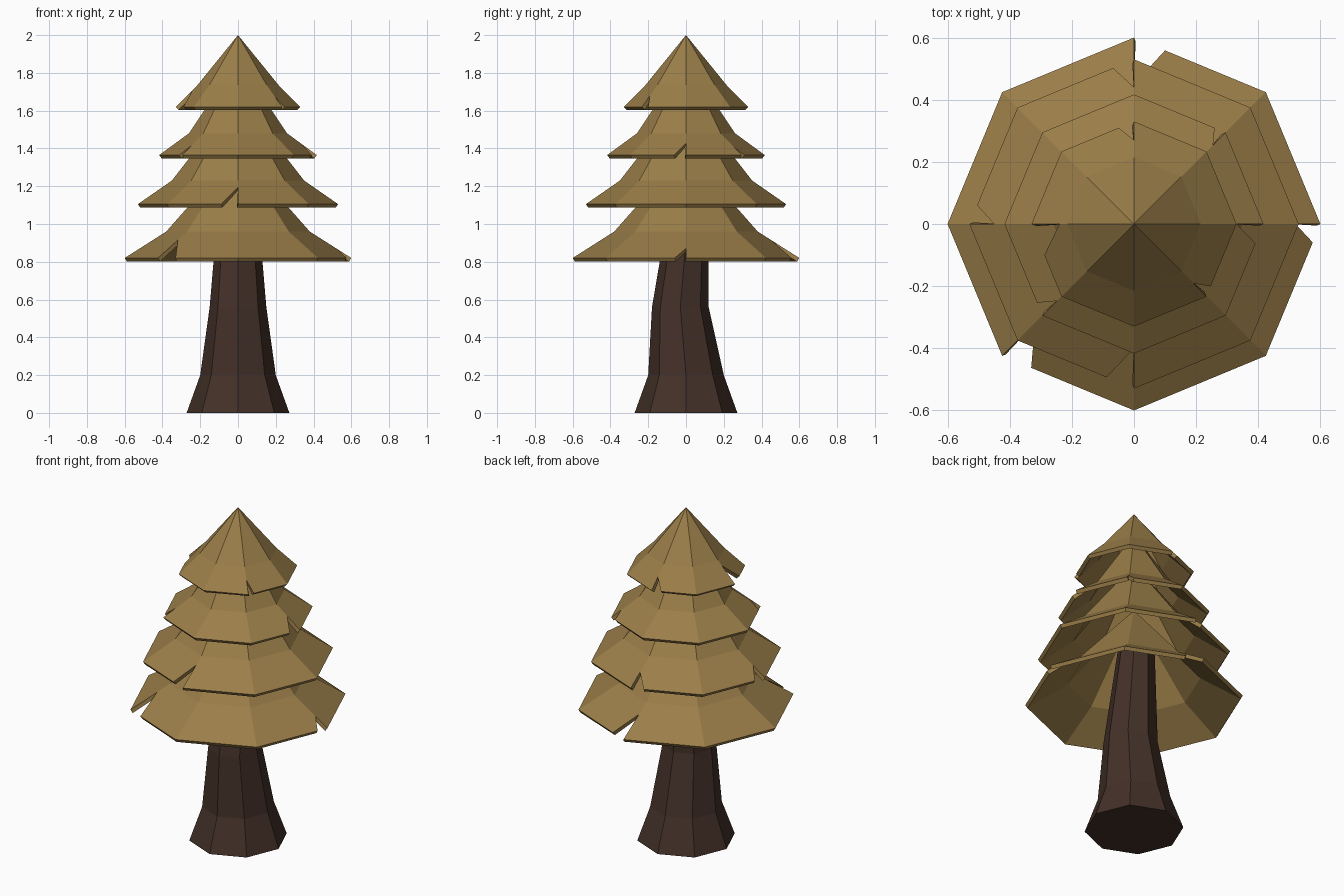
import bpy, bmesh, math

if "Cube" in bpy.data.objects:
    bpy.data.objects.remove(bpy.data.objects["Cube"])

def material(name, rgb):
    m = bpy.data.materials.new(name)
    m.diffuse_color = (*rgb, 1)
    m.use_nodes = True
    m.node_tree.nodes["Principled BSDF"].inputs["Base Color"].default_value = m.diffuse_color
    return m

TAN = material("tan foliage", (0.328, 0.209, 0.066))
BROWN = material("dark bark", (0.056, 0.030, 0.021))
SIDES = 8

def polar(r, i, z, y=0.0):
    a = math.tau * i / SIDES
    return (r * math.cos(a), r * math.sin(a) + y, z)

def finish(bm, name, mat):
    me = bpy.data.meshes.new(name)
    bm.to_mesh(me)
    bm.free()
    me.materials.append(mat)
    ob = bpy.data.objects.new(name, me)
    bpy.context.collection.objects.link(ob)
    return ob

# Trunk: flared, slightly bent octagonal column (z, radius, y offset)
bm = bmesh.new()
rings = [[bm.verts.new(polar(r, i, z, y)) for i in range(SIDES)]
         for z, r, y in [(0, .272, 0), (.2, .2, 0), (.56, .15, -.03), (1.15, .10, .02)]]
for lo, hi in zip(rings, rings[1:]):
    for i in range(SIDES):
        j = (i + 1) % SIDES
        bm.faces.new((lo[i], lo[j], hi[j], hi[i]))
bm.faces.new(rings[0][::-1])
bm.faces.new(rings[-1])
finish(bm, "trunk", BROWN)

def foliage_tier(name, rim, bend, tip_z, notches):
    """Thin two-slope cone; notches = {corner: (side, width fraction, inner radius)}."""
    bm = bmesh.new()
    outer = [bm.verts.new(polar(rim[0], i, rim[1])) for i in range(SIDES)]
    inner = [bm.verts.new(polar(bend[0], i, bend[1])) for i in range(SIDES)]
    tip = bm.verts.new((0, 0, tip_z))
    cut = {}
    for i, (side, w, r) in notches.items():
        t = (rim[0] - r) / (rim[0] - bend[0])
        apex = bm.verts.new(polar(r, i, rim[1] + t * (bend[1] - rim[1])))
        other = bm.verts.new(outer[i].co.lerp(outer[(i + side) % SIDES].co, w))
        cut[i] = (side, apex, other)
    for i in range(SIDES):
        j = (i + 1) % SIDES
        start, end = [outer[i]], [outer[j]]
        if i in cut:
            side, apex, other = cut[i]
            start = [apex, other if side > 0 else outer[i]]
        if j in cut:
            side, apex, other = cut[j]
            end = [other if side < 0 else outer[j], apex]
        bm.faces.new(start + end + [inner[j], inner[i]])
        bm.faces.new((inner[i], inner[j], tip))
    ob = finish(bm, name, TAN)
    mod = ob.modifiers.new("thickness", 'SOLIDIFY')
    mod.thickness = 0.023
    mod.offset = -1

# Foliage: four stacked skirts, each with three torn notches
foliage_tier("foliage_bottom", (.6, .82), (.38, .96), 1.39,
             {5: (1, .22, .45), 2: (-1, .235, .45), 0: (-1, .14, .52)})
foliage_tier("foliage_lower_middle", (.53, 1.105), (.35, 1.23), 1.68,
             {6: (-1, .235, .40), 4: (-1, .16, .45), 2: (1, .18, .44)})
foliage_tier("foliage_upper_middle", (.417, 1.365), (.26, 1.48), 1.87,
             {1: (1, .12, .36), 0: (-1, .21, .33), 5: (-1, .14, .35)})
foliage_tier("foliage_top", (.33, 1.62), (.215, 1.735), 2.0,
             {2: (1, .21, .27), 4: (1, .43, .24), 7: (1, .14, .27)})
